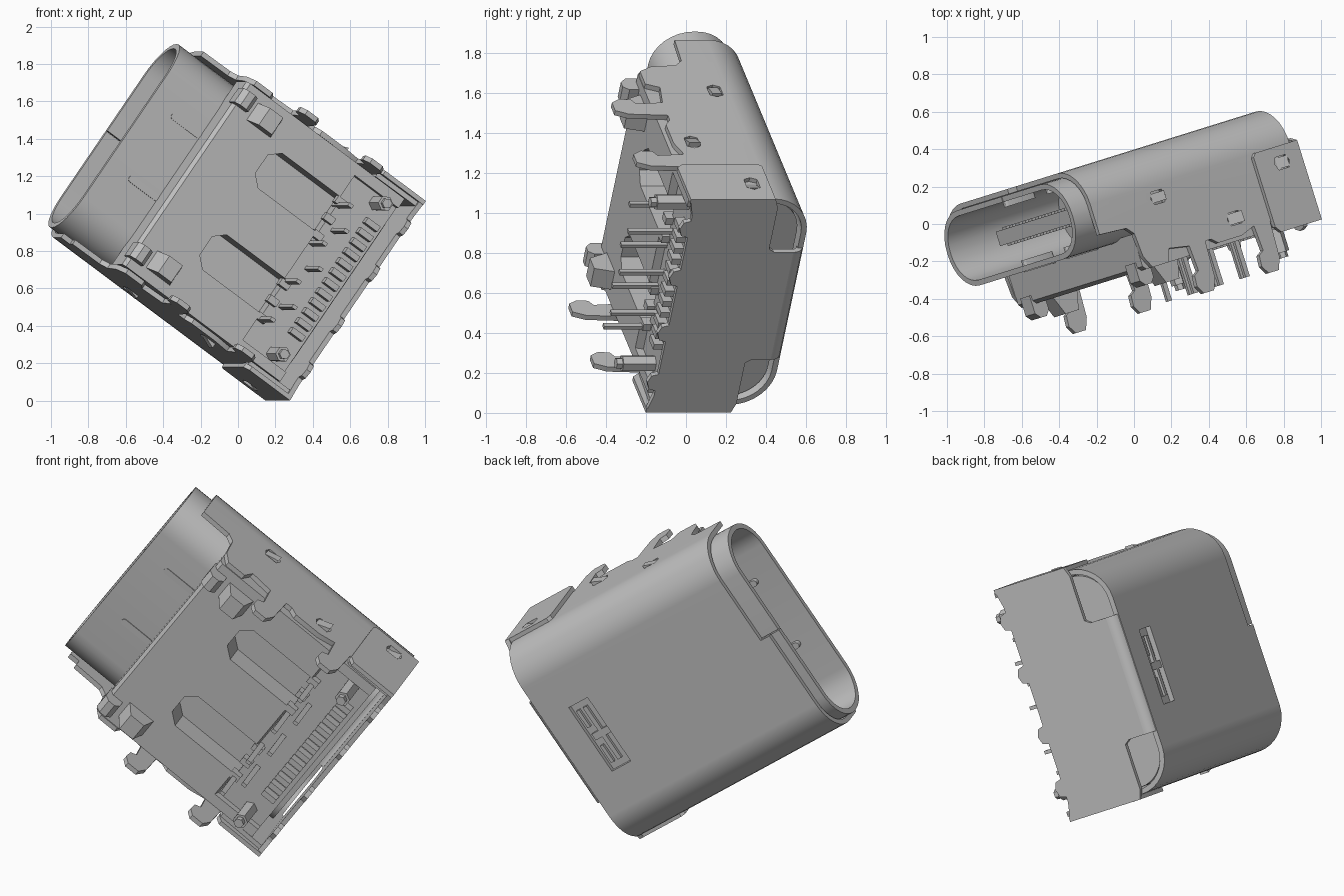
import bpy, bmesh, math
from mathutils import Matrix, Vector

if "Cube" in bpy.data.objects:
    bpy.data.objects.remove(bpy.data.objects["Cube"])

grey = bpy.data.materials.new("metal_grey")
grey.diffuse_color = (0.52, 0.52, 0.52, 1)
grey.use_nodes = True
grey.node_tree.nodes["Principled BSDF"].inputs["Base Color"].default_value = grey.diffuse_color
parts = []

def finish(name, bm, smooth=True):
    bmesh.ops.recalc_face_normals(bm, faces=bm.faces[:])
    me = bpy.data.meshes.new(name)
    bm.to_mesh(me)
    bm.free()
    me.materials.append(grey)
    if smooth:
        for p in me.polygons:
            p.use_smooth = True
        me.set_sharp_from_angle(angle=math.radians(30))
    ob = bpy.data.objects.new(name, me)
    bpy.context.collection.objects.link(ob)
    parts.append(ob)
    return ob

# local axes: 0 = width, 1 = depth (mouth to back), 2 = thickness
def place(axis, p, t):
    v = list(p)
    v.insert(axis, t)
    return v

def add_prism(bm, pts, axis, a, b):
    lo = [bm.verts.new(place(axis, p, a)) for p in pts]
    hi = [bm.verts.new(place(axis, p, b)) for p in pts]
    n = len(pts)
    bm.faces.new(lo)
    bm.faces.new(hi[::-1])
    for i in range(n):
        bm.faces.new((lo[i], lo[(i + 1) % n], hi[(i + 1) % n], hi[i]))

def prism(name, pts, axis, a, b, smooth=True):
    bm = bmesh.new()
    add_prism(bm, pts, axis, a, b)
    return finish(name, bm, smooth)

def boxes(name, items):
    bm = bmesh.new()
    for x0, x1, y0, y1, z0, z1 in items:
        add_prism(bm, [(x0, y0), (x1, y0), (x1, y1), (x0, y1)], 2, z0, z1)
    return finish(name, bm, False)

def arc(cx, cy, r, a0, a1, n=8):
    return [(cx + r * math.cos(math.radians(a0 + (a1 - a0) * i / n)),
             cy + r * math.sin(math.radians(a0 + (a1 - a0) * i / n))) for i in range(n + 1)]

def rounded(hw, z0, z1, r):
    return (arc(hw - r, z0 + r, r, -90, 0) + arc(hw - r, z1 - r, r, 0, 90)
            + arc(r - hw, z1 - r, r, 90, 180) + arc(r - hw, z0 + r, r, 180, 270))

def cut(ob, cutter):
    m = ob.modifiers.new("cut", 'BOOLEAN')
    m.operation = 'DIFFERENCE'
    m.solver = 'EXACT'
    m.object = cutter
    bpy.context.view_layer.update()
    me = bpy.data.meshes.new_from_object(ob.evaluated_get(bpy.context.evaluated_depsgraph_get()))
    ob.modifiers.clear()
    ob.data = me
    me.set_sharp_from_angle(angle=math.radians(30))
    parts.remove(cutter)
    bpy.data.objects.remove(cutter)

# mouth tube: a hollow rounded ring
bm = bmesh.new()
loops = []
for pts, d in ((rounded(.602, -.068, .35, .2), -.762), (rounded(.602, -.068, .35, .2), .3),
               (rounded(.572, -.038, .32, .17), .3), (rounded(.572, -.038, .32, .17), -.762)):
    loops.append([bm.verts.new((p[0], d, p[1])) for p in pts])
for k in range(4):
    A, B = loops[k], loops[(k + 1) % 4]
    for i in range(len(A)):
        j = (i + 1) % len(A)
        bm.faces.new((A[i], A[j], B[j], B[i]))
bmesh.ops.remove_doubles(bm, verts=bm.verts[:], dist=1e-5)
tube = finish("mouth_tube", bm)
cut(tube, boxes("seam_cutter", [(.027, .033, -.8, -.6, .2, .4)]))

# dents pressed into both walls of the tube
for nm, z0, z1 in (("front_dent", -.073, -.008), ("rear_dent", .29, .34)):
    prism_pts = arc(0, -.43, .018, 0, 180, 6) + arc(0, -.6, .018, 180, 360, 6)
    for u in (-.17, .24):
        prism(nm, [(u + x, y) for x, y in prism_pts], 2, z0, z1)

# plastic core and tongue with contacts
prism("housing_core", rounded(.595, -.1, .34, .18), 1, 0, .69)
boxes("tongue", [(-.4, .4, -.56, .02, .1, .18)])
boxes("tongue_contacts", [(-.36 + i * .0625, -.325 + i * .0625, -.54, -.1, z, z + .014)
                          for i in range(12) for z in (.088, .178)])

# outer shell: open arch over the tube
outer = [(.632, .05)] + arc(.422, .17, .21, 0, 90) + arc(-.422, .17, .21, 90, 180) + [(-.632, .05)]
inner = [(-.604, .05)] + arc(-.422, .17, .182, 180, 90) + arc(.422, .17, .182, 90, 0) + [(.604, .05)]
shell = prism("outer_shell", outer + inner, 1, -.71, .72)
cut(shell, boxes("front_step_cutter", [(.03, .7, -.8, -.65, -.1, .5)]))
cut(shell, boxes("rear_window_cutter", [(-.21, .21, .42, .55, .3, .5)]))
boxes("rear_window_latch", [(-.21, .21, .42, .55, .32, .352), (-.17, .17, .46, .485, .34, .372),
                            (-.02, .02, .42, .53, .34, .372), (-.17, -.06, .51, .53, .34, .372),
                            (.06, .17, .51, .53, .34, .372)])
# rolled rear edge of the shell between the open corners
prism("rear_roll", arc(.697, .32, .06, 90, 0) + arc(.697, .32, .032, 0, 90), 0, -.33, .33)

def hook(d):  # board leg with a small hooked foot
    return [(d - .05, -.2), (d - .04, -.34), (d - .075, -.36), (d - .08, -.42), (d - .05, -.465),
            (d + .02, -.465), (d + .05, -.4), (d + .06, -.2)]

side = ([(-.65, .06), (-.65, .0), (-.47, -.01), (-.43, -.05), (-.42, -.18), (-.38, -.25),
         (-.27, -.25), (-.24, -.18)] + hook(-.06) + [(.04, -.2), (.08, -.23), (.24, -.23)]
        + hook(.385) + [(.46, -.24), (.74, -.25), (.74, .14), (.6, .16), (.6, .06)])
wing = [(.45, -.24), (.48, -.275), (.757, -.275), (.757, .17), (.47, .17), (.45, .15)]

def oval(d, w):
    return [(d + x, w + y) for x, y in ((-.05, 0), (-.035, -.035), (.035, -.035),
                                        (.05, 0), (.035, .035), (-.035, .035))]

for s, nm in ((1, "upper"), (-1, "lower")):
    plate = prism(nm + "_side_plate", side, 0, s * .604, s * .632, False)
    wall = prism(nm + "_cover_wing", wing, 0, s * .63, s * .655, False)
    for ob, d, w in ((plate, .23, -.13), (wall, .62, .08)):
        cut(ob, prism("hole_cutter", oval(d, w), 0, s * .55, s * .7))
        prism(nm + "_latch_tab", [(s * .6, d - .04), (s * .625, d - .04),
                                  (s * .657, d + .04), (s * .632, d + .04)], 2, w - .03, w + .03)
    cut(shell, prism("hole_cutter", oval(-.21, .1), 0, s * .58, s * .7))
    prism(nm + "_shell_tab", [(s * .6, -.25), (s * .625, -.25), (s * .645, -.17), (s * .62, -.17)],
          2, .075, .125)
    # front clip, wedge block and locating peg
    prism(nm + "_front_clip", [(-.43, -.2), (-.43, -.3), (-.4, -.33), (-.36, -.33),
                               (-.335, -.3), (-.335, -.2)], 0, s * .46, s * .55)
    prism(nm + "_wedge_block", [(-.31, -.24), (-.26, -.35), (-.17, -.35), (-.14, -.24)],
          0, s * .43, s * .54)
    prism(nm + "_peg", [(s * .495 + x, .555 + y) for x, y in arc(0, 0, .042, 0, 300, 5)],
          2, -.38, -.1)
    prism(nm + "_peg_tip", [(s * .495 + x, .555 + y) for x, y in arc(0, 0, .028, 0, 300, 5)],
          2, -.41, -.37)
w_mod = shell.modifiers.new("even_normals", 'WEIGHTED_NORMAL')
w_mod.keep_sharp = True

# plastic base with two recesses and a stepped rear
base = prism("base", [(-.42, -.05), (-.42, -.23), (-.4, -.25), (.36, -.25), (.37, -.21),
                      (.66, -.21), (.66, -.05)], 0, -.6, .6, False)
for c in (-.25, .285):
    cut(base, prism("recess_cutter", [(c - .115, -.04), (c - .06, -.1), (c + .06, -.1),
                                      (c + .115, -.04), (c + .115, .38), (c - .115, .38)],
                    2, -.3, -.115))
boxes("base_rails", [(s * .57 - .03, s * .57 + .03, .36, .66, -.25, -.1) for s in (-1, 1)]
      + [(s * .27 - .13 + k * .11, s * .27 - .09 + k * .11, .35, .41, -.25, -.2)
         for s in (-1, 1) for k in range(3)])

# contact pins and flat leads
boxes("through_pins", [(-.39 + i * .125 - .01, -.39 + i * .125 + .01, d, d + .028, -.45, -.15)
                       for i, d in enumerate((.37, .43, .37, .43, .37, .43, .37))])
boxes("flat_leads", [(-.355 + i * .0655, -.322 + i * .0655, .55, .635, -.26, -.2)
                     for i in range(12)])

# rear cover with scalloped lower edge and a raised middle
edge = [(-.655, -.275)]
for c in (-.47, -.17, .17, .47):
    edge += [(c - .08, -.25), (c - .05, -.25), (c - .04, -.285), (c, -.3),
             (c + .04, -.285), (c + .05, -.25), (c + .08, -.25)]
edge += [(.655, -.275), (.655, .17), (.6, .19), (.35, .19), (.33, .22), (.33, .32)]
edge += [(-.33, .32), (-.33, .22), (-.35, .19), (-.6, .19), (-.655, .17)]
prism("rear_cover", edge, 1, .73, .757, False)

# tilt the whole connector into its pose above the ground
a, b = math.radians(35.5), math.radians(17.3)
h = Vector((math.cos(b), math.sin(b), 0))
up = Vector((0, 0, 1))
u = h * math.sin(a) + up * math.cos(a)
d = h * math.cos(a) - up * math.sin(a)
rot = Matrix((u, d, u.cross(d))).transposed()
pose = Matrix.Translation(u * -.052 + up * 1.016) @ rot.to_4x4()
for o in parts:
    o.data.transform(pose)
